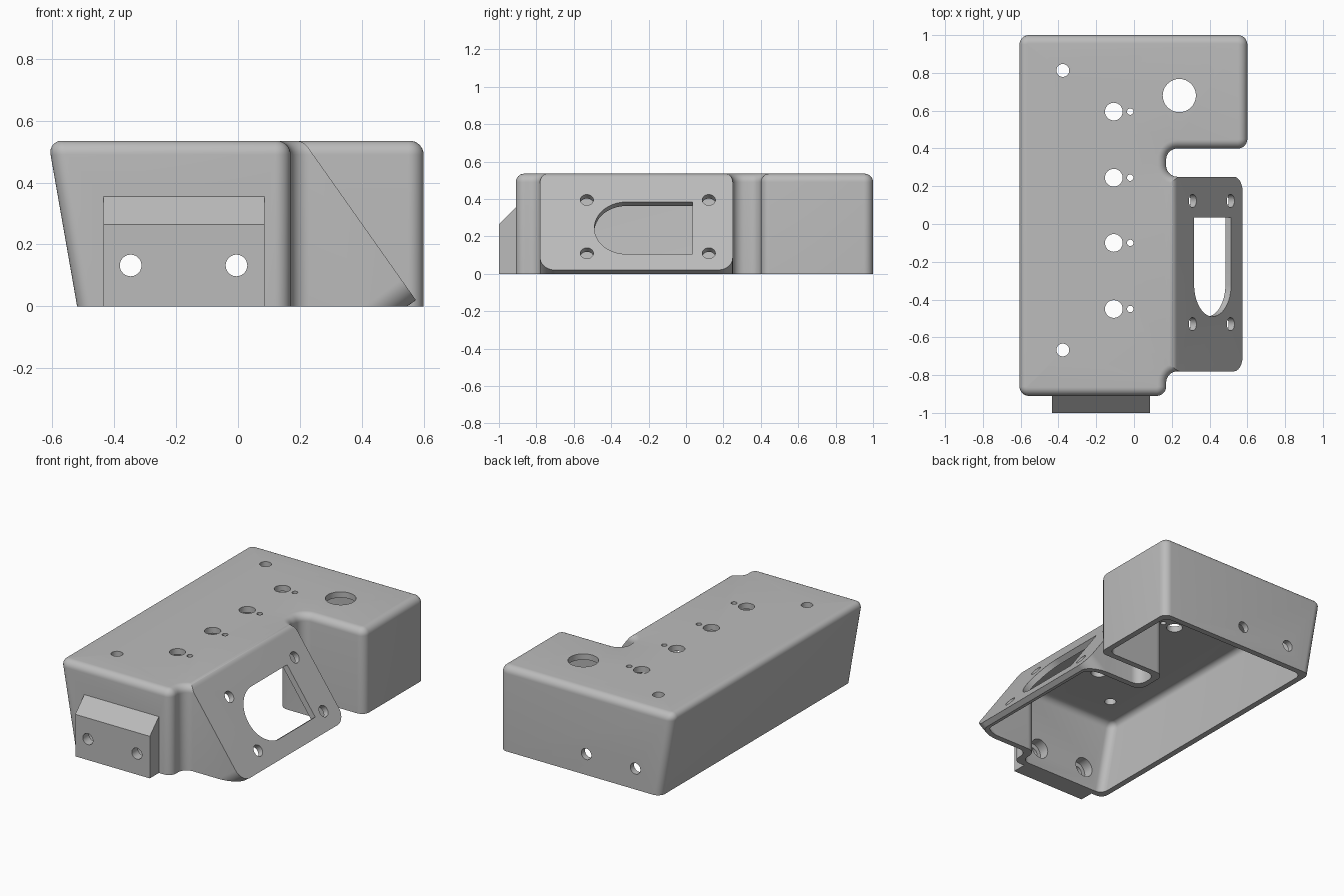
import bpy, bmesh, math
from mathutils import Vector

if "Cube" in bpy.data.objects:
    bpy.data.objects.remove(bpy.data.objects["Cube"])

WALL, HEIGHT, FILLET = 0.037, 0.535, 0.045
X, Y, Z = Vector((1, 0, 0)), Vector((0, 1, 0)), Vector((0, 0, 1))
# sloped panel frame: lower edge point, outward normal, downward direction
PANEL = Vector((0.575, 0, 0.02))
NORMAL = Vector((0.817, 0, 0.577)).normalized()
DOWN = Vector((NORMAL.z, 0, -NORMAL.x))

grey = bpy.data.materials.new("grey plastic")
grey.diffuse_color = (0.5, 0.5, 0.5, 1)
grey.use_nodes = True
grey.node_tree.nodes["Principled BSDF"].inputs["Base Color"].default_value = grey.diffuse_color


def loft(name, rings):
    """Closed solid through rings that share a point count."""
    bm = bmesh.new()
    loops = [[bm.verts.new(p) for p in ring] for ring in rings]
    n = len(loops[0])
    for a, b in zip(loops, loops[1:]):
        for i in range(n):
            j = (i + 1) % n
            bm.faces.new((a[i], a[j], b[j], b[i]))
    bm.faces.new(loops[0][::-1])
    bm.faces.new(loops[-1])
    bmesh.ops.recalc_face_normals(bm, faces=bm.faces)
    mesh = bpy.data.meshes.new(name)
    bm.to_mesh(mesh)
    bm.free()
    mesh.materials.append(grey)
    ob = bpy.data.objects.new(name, mesh)
    bpy.context.collection.objects.link(ob)
    return ob


def prism(name, pts, origin, u, v, w, lo, hi):
    return loft(name, [[origin + u * a + v * b + w * d for a, b in pts] for d in (lo, hi)])


def arc(cx, cy, r, start, end, n=12):
    angles = [math.radians(start + (end - start) * i / n) for i in range(n + 1)]
    return [(cx + r * math.cos(a), cy + r * math.sin(a)) for a in angles]


def boolean(ob, cutter, op='DIFFERENCE'):
    mod = ob.modifiers.new("bool", 'BOOLEAN')
    mod.operation, mod.object, mod.solver = op, cutter, 'EXACT'
    bpy.context.view_layer.objects.active = ob
    bpy.ops.object.modifier_apply(modifier=mod.name)
    bpy.data.objects.remove(cutter, do_unlink=True)


def drill(ob, center, u, v, w, r, lo, hi):
    circle = arc(0, 0, r, 0, 360, 32)[:-1]
    boolean(ob, prism("drill", circle, Vector(center), u, v, w, lo, hi))


# plan outline, counter-clockwise, with corner radii
PLAN = [(-0.52, -0.91, 0.05), (0.17, -0.91, 0.05), (0.17, -0.78, 0.06),
        (0.75, -0.78, 0.004), (0.75, 0.25, 0.004), (0.17, 0.25, 0.06),
        (0.17, 0.40, 0.06), (0.60, 0.40, 0.05), (0.60, 1.0, 0.05), (-0.52, 1.0, 0.05)]


def plan_ring(wall, inset, z):
    """Rounded outline moved inwards; the left side leans outwards with height."""
    ring = []
    for k, (px, py, r) in enumerate(PLAN):
        p = Vector((px, py))
        d1 = (p - Vector(PLAN[k - 1][:2])).normalized()
        d2 = (Vector(PLAN[(k + 1) % len(PLAN)][:2]) - p).normalized()
        n1, n2 = Vector((-d1.y, d1.x)), Vector((-d2.y, d2.x))
        s = -1 if d1.cross(d2) > 0 else 1
        rr = max(r + s * inset, 0.002)
        c = p + (n1 + n2) * (wall + inset - s * rr)
        for i in range(9):
            a = math.pi / 2 * i / 8
            q = c + (n1 * math.cos(a) + n2 * math.sin(a)) * (s * rr)
            ring.append(Vector((q.x - (0.175 * z if q.x < -0.3 else 0), q.y, z)))
    return ring


def body(name, wall, base, lip, corner):
    """Filleted block with the sloped panel side cut off."""
    top = HEIGHT - wall
    rings = [plan_ring(wall, 0, base)]
    for i in range(9):
        a = math.pi / 2 * i / 8
        rings.append(plan_ring(wall, FILLET * (1 - math.cos(a)),
                               top - FILLET + FILLET * math.sin(a)))
    ob = loft(name, rings)
    # slope, rounded into the top
    p = PANEL - NORMAL * wall
    tilt = math.degrees(math.atan2(NORMAL.z, NORMAL.x))
    r = 0.05
    x_at = lambda z: p.x - (z - p.z) * NORMAL.z / NORMAL.x
    cx = x_at(top) - r * math.tan(math.radians((90 - tilt) / 2))
    pts = [(x_at(-0.2), -0.2)] + arc(cx, top - r, r, tilt, 90, 8)
    pts += [(cx, top + 0.1), (1, top + 0.1), (1, -0.2)]
    boolean(ob, prism("slope_cutter", pts, Vector(), X, Z, Y, -0.85, 0.32))
    # lower panel edge with rounded corners
    y0, y1, vm = -0.78 + wall, 0.25 - wall, -lip
    vc = vm - corner
    pts = [(-0.85, vc)] + arc(y0 + corner, vc, corner, 180, 90)
    pts += arc(y1 - corner, vc, corner, 90, 0)
    pts += [(0.32, vc), (0.32, vm + 0.2), (-0.85, vm + 0.2)]
    boolean(ob, prism("edge_cutter", pts, PANEL, Y, DOWN, NORMAL, -0.3, 0.2))
    return ob


# outer housing with the front mounting block
housing = body("housing", 0, 0, 0, 0.08)
block = prism("mounting_block",
              [(-1, 0), (-0.89, 0), (-0.89, 0.375), (-0.91, 0.355), (-1, 0.265)],
              Vector(), Y, Z, X, -0.435, 0.085)
boolean(housing, block, 'UNION')

# hollow inside, open at the bottom
boolean(housing, body("cavity", WALL, -0.05, 0.012, 0.06))

# top holes
for y in (0.595, 0.245, -0.10, -0.45):
    drill(housing, (-0.107, y, HEIGHT), X, Y, Z, 0.047, -0.1, 0.1)
    drill(housing, (-0.02, y, HEIGHT), X, Y, Z, 0.017, -0.1, 0.1)
for y in (0.813, -0.667):
    drill(housing, (-0.377, y, HEIGHT), X, Y, Z, 0.034, -0.1, 0.1)
drill(housing, (0.24, 0.68, HEIGHT), X, Y, Z, 0.088, -0.1, 0.1)

# front and back screw holes, with wide recesses inside the front
for x in (-0.347, -0.005):
    drill(housing, (x, 0, 0.132), X, Z, Y, 0.035, -1.1, -0.8)
    drill(housing, (x, 0, 0.132), X, Z, Y, 0.035, 0.9, 1.1)
    drill(housing, (x, 0, 0.132), X, Z, Y, 0.062, -0.94, -0.8)

# panel window and its four screw holes
window = [(0.035, -0.105), (0.035, -0.445)] + arc(-0.32, -0.275, 0.17, 270, 90, 24)
boolean(housing, prism("window_cutter", window, PANEL, Y, DOWN, NORMAL, -0.1, 0.1))
for y in (-0.53, 0.122):
    for v in (-0.459, -0.11):
        drill(housing, PANEL + Y * y + DOWN * v, Y, DOWN, NORMAL, 0.035, -0.1, 0.1)

# smooth fillets, keep hard edges
bpy.ops.object.select_all(action='DESELECT')
housing.select_set(True)
bpy.context.view_layer.objects.active = housing
bpy.ops.object.shade_smooth_by_angle(angle=math.radians(30))
